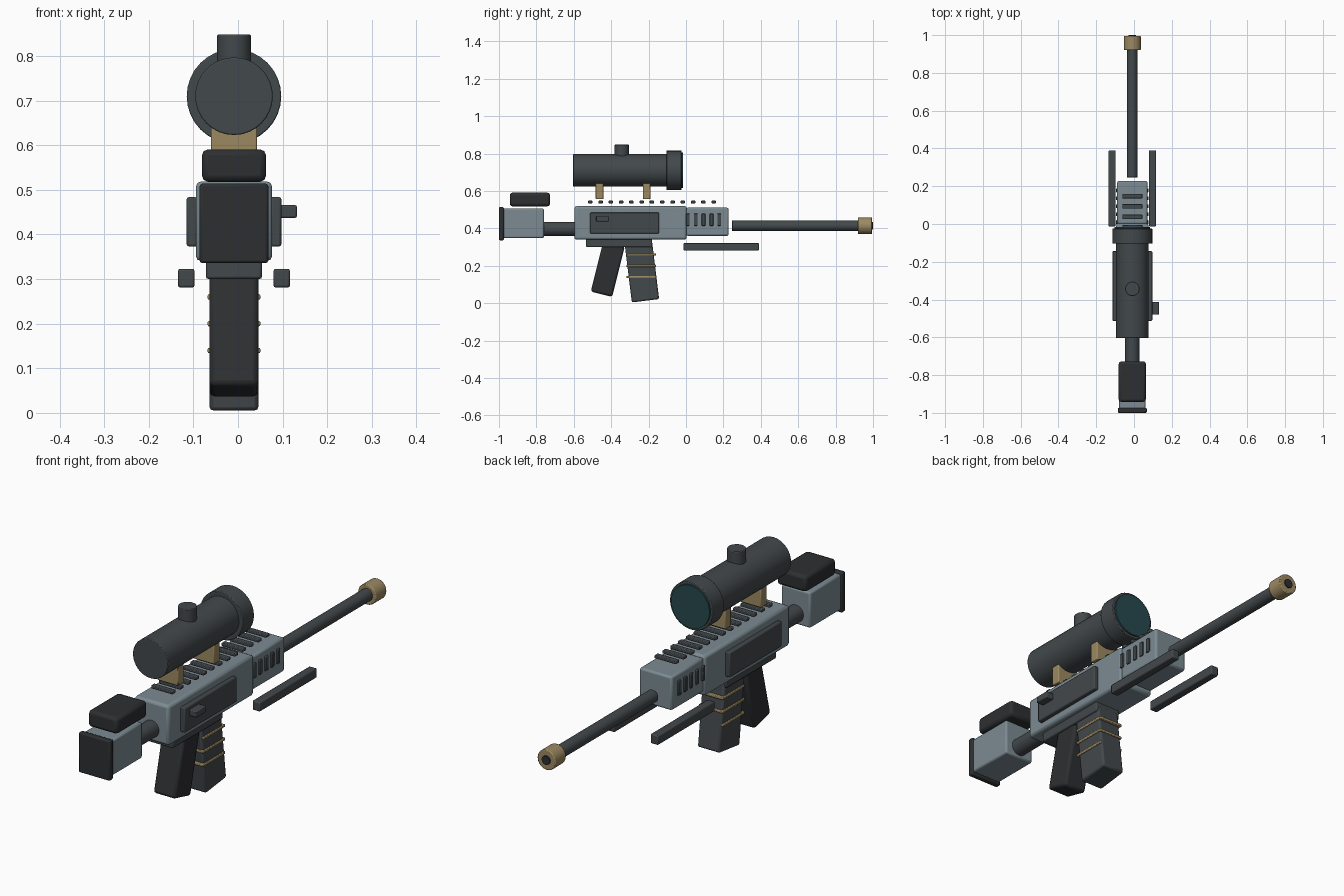
import bpy
from math import radians

if "Cube" in bpy.data.objects:
    bpy.data.objects.remove(bpy.data.objects["Cube"])

CX = -0.009  # symmetry plane of the body


def material(name, r, g, b):
    m = bpy.data.materials.new(name)
    m.diffuse_color = (r, g, b, 1)
    m.use_nodes = True
    m.node_tree.nodes["Principled BSDF"].inputs["Base Color"].default_value = m.diffuse_color
    return m


STEEL = material("blue_grey", 0.20, 0.26, 0.29)
DARK = material("dark_grey", 0.055, 0.065, 0.07)
BLACK = material("near_black", 0.026, 0.028, 0.031)
TAN = material("tan", 0.33, 0.25, 0.12)
GLASS = material("dark_glass", 0.02, 0.065, 0.075)


def finish(name, mat, bevel):
    ob = bpy.context.object
    ob.name = name
    ob.data.materials.append(mat)
    bpy.ops.object.transform_apply(location=False, rotation=False, scale=True)
    if bevel:
        mod = ob.modifiers.new("bevel", "BEVEL")
        mod.width, mod.segments = bevel, 2
        mod.limit_method, mod.angle_limit = "ANGLE", radians(40)
    bpy.ops.object.shade_smooth_by_angle(angle=radians(35))
    return ob


def box(name, mat, width, y, z, bevel=0.006, x=CX, tilt=0):
    """Box of given width about x, spanning the y and z ranges."""
    loc = (x, sum(y) / 2, sum(z) / 2)
    bpy.ops.mesh.primitive_cube_add(size=1, location=loc, rotation=(radians(tilt), 0, 0))
    bpy.context.object.scale = (width, y[1] - y[0], z[1] - z[0])
    return finish(name, mat, bevel)


def tube(name, mat, r, y, z, bevel=0.003):
    """Cylinder along y."""
    bpy.ops.mesh.primitive_cylinder_add(vertices=32, radius=r, depth=y[1] - y[0],
                                        location=(CX, sum(y) / 2, z),
                                        rotation=(radians(90), 0, 0))
    return finish(name, mat, bevel)


# Main body
box("receiver", STEEL, 0.171, (-0.597, 0.004), (0.340, 0.519), 0.012)
box("handguard", STEEL, 0.160, (0.0, 0.228), (0.360, 0.511), 0.009)
box("lower_housing", DARK, 0.126, (-0.535, -0.182), (0.300, 0.348))

# Side details, both sides
for side, s in (("left", -1), ("right", 1)):
    box(f"side_panel_{side}", DARK, 0.024, (-0.513, -0.144), (0.373, 0.484), 0.005, CX + s * 0.094)
    box(f"bipod_leg_{side}", DARK, 0.037, (-0.013, 0.390), (0.281, 0.323), 0.005, CX + s * 0.107)
    for i in range(5):
        y = 0.010 + i * 0.042
        box(f"vent_{side}_{i}", DARK, 0.012, (y - 0.010, y + 0.010), (0.414, 0.479), 0.003, CX + s * 0.081)
box("bolt_handle", DARK, 0.040, (-0.480, -0.412), (0.437, 0.466), 0.004, 0.112)

# Top rail slats
for i in range(13):
    y = -0.512 + i * 0.055
    box(f"rail_slat_{i}", DARK, 0.106, (y - 0.012, y + 0.012), (0.534, 0.548), 0.003)

# Stock
tube("stock_tube", DARK, 0.038, (-0.78, -0.58), 0.397)
box("stock_body", STEEL, 0.142, (-0.980, -0.760), (0.348, 0.507), 0.008)
box("butt_pad", BLACK, 0.154, (-1.0, -0.974), (0.336, 0.514))
box("cheek_rest", BLACK, 0.144, (-0.942, -0.727), (0.518, 0.591), 0.014)

# Barrel and muzzle
tube("barrel", DARK, 0.028, (0.246, 0.93), 0.414)
tube("muzzle_cap", TAN, 0.045, (0.920, 0.995), 0.414, 0.004)
tube("muzzle_bore", BLACK, 0.020, (0.950, 1.0), 0.414, 0)

# Grip and magazine with bands
box("grip", BLACK, 0.110, (-0.477, -0.359), (0.044, 0.324), 0.012, tilt=-14)
box("magazine", DARK, 0.110, (-0.309, -0.162), (0.012, 0.322), 0.009, tilt=7)
for i in range(3):
    z = 0.140 + i * 0.060
    box(f"magazine_band_{i}", TAN, 0.118, (-0.318, -0.160), (z - 0.006, z + 0.006), 0.003)

# Scope
tube("scope_body", DARK, 0.087, (-0.604, -0.09), 0.710)
tube("scope_objective", DARK, 0.106, (-0.104, -0.024), 0.710)
tube("scope_lens", GLASS, 0.095, (-0.04, -0.017), 0.710, 0)
bpy.ops.mesh.primitive_cylinder_add(vertices=32, radius=0.038, depth=0.098, location=(CX, -0.343, 0.799))
finish("scope_turret", DARK, 0.003)
for name, y in (("rear", -0.462), ("front", -0.210)):
    box(f"scope_mount_{name}", TAN, 0.104, (y - 0.021, y + 0.021), (0.556, 0.645), 0.004)
